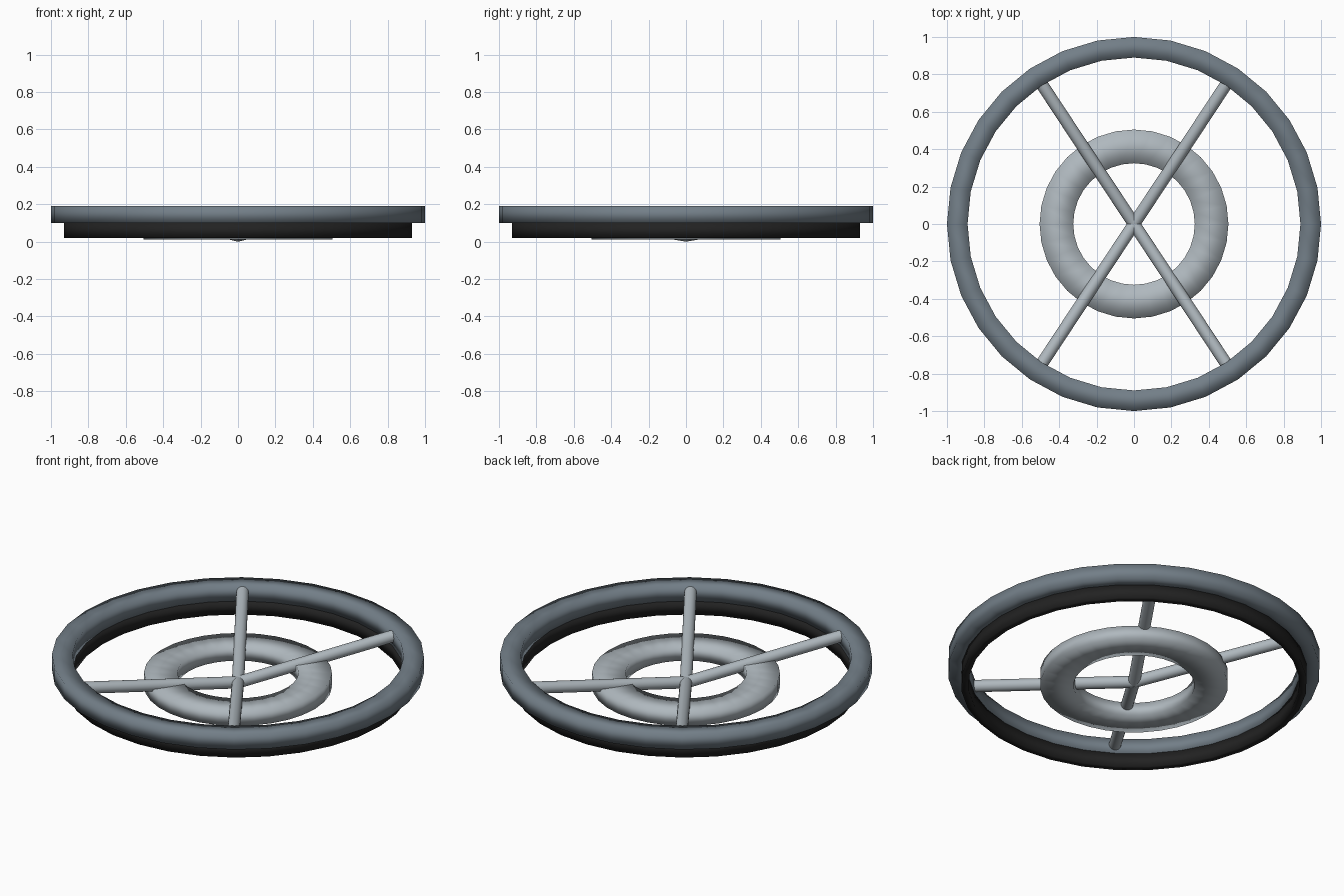
import bpy, bmesh, math
from mathutils import Vector

cube = bpy.data.objects.get("Cube")
if cube:
    bpy.data.objects.remove(cube, do_unlink=True)


def material(name, rgb):
    mat = bpy.data.materials.new(name)
    mat.use_nodes = True
    mat.diffuse_color = (*rgb, 1)
    mat.node_tree.nodes["Principled BSDF"].inputs["Base Color"].default_value = (*rgb, 1)
    return mat


def finish(name, bm, mat, smooth=True):
    bmesh.ops.recalc_face_normals(bm, faces=bm.faces)
    for face in bm.faces:
        face.smooth = smooth
    mesh = bpy.data.meshes.new(name)
    bm.to_mesh(mesh)
    bm.free()
    mesh.materials.append(mat)
    obj = bpy.data.objects.new(name, mesh)
    bpy.context.collection.objects.link(obj)
    return obj


def ring(name, inner, outer, low, high, mat, sides):
    """Sweep a rectangular section around the z axis with soft shading."""
    bm = bmesh.new()
    section = [(inner, low), (outer, low), (outer, high), (inner, high)]
    loops = []
    for i in range(sides):
        a = math.tau * i / sides
        loops.append([bm.verts.new((r * math.cos(a), r * math.sin(a), z)) for r, z in section])
    for i in range(sides):
        here, after = loops[i], loops[(i + 1) % sides]
        for j in range(4):
            k = (j + 1) % 4
            bm.faces.new((here[j], after[j], after[k], here[k]))
    return finish(name, bm, mat)


def rod(name, start, end, radius, mat):
    """Round bar between two points, with flat ends."""
    start, end = Vector(start), Vector(end)
    axis = end - start
    bm = bmesh.new()
    bmesh.ops.create_cone(bm, cap_ends=True, segments=24, radius1=radius,
                          radius2=radius, depth=axis.length)
    bmesh.ops.rotate(bm, verts=bm.verts, matrix=axis.to_track_quat("Z", "Y").to_matrix())
    bmesh.ops.translate(bm, verts=bm.verts, vec=(start + end) / 2)
    obj = finish(name, bm, mat)
    for poly in obj.data.polygons:
        poly.use_smooth = len(poly.vertices) == 4
    for edge in obj.data.edges:
        edge.use_edge_sharp = False
    # keep the end caps crisp
    bm = bmesh.new()
    bm.from_mesh(obj.data)
    for edge in bm.edges:
        edge.smooth = all(len(f.verts) == 4 for f in edge.link_faces)
    bm.to_mesh(obj.data)
    bm.free()
    return obj


slate = material("slate_grey", (0.17, 0.21, 0.245))
silver = material("light_grey", (0.43, 0.48, 0.515))
black = material("rubber_black", (0.016, 0.016, 0.016))

# Outer rim, the dark band under it, and the hub ring
ring("outer_rim", 0.89, 1.0, 0.10, 0.19, slate, 32)
ring("lower_band", 0.89, 0.93, 0.02, 0.10, black, 32)
ring("hub_ring", 0.325, 0.505, 0.01, 0.09, silver, 32)

# Four spokes rising from the centre to the rim
for side, sx in (("left", 1), ("right", -1)):
    for place, sy in (("front", -1), ("back", 1)):
        rod(f"{place}_{side}_spoke", (0, 0, 0.033),
            (sx * 0.497, sy * 0.753, 0.155), 0.033, silver)
